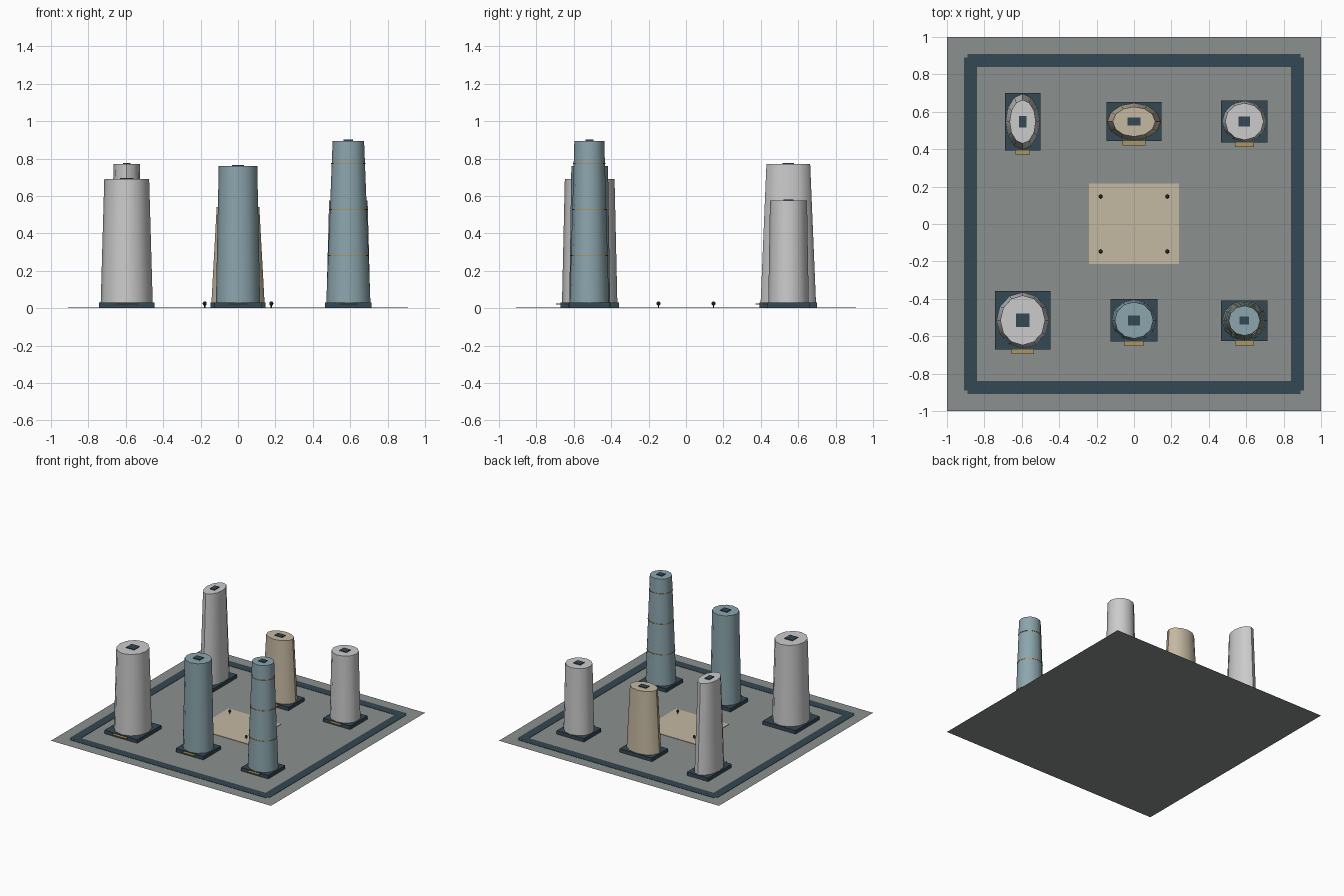
import bpy, bmesh
from math import cos, sin, pi, radians

if "Cube" in bpy.data.objects:
    bpy.data.objects.remove(bpy.data.objects["Cube"])


def mat(name, rgb):
    m = bpy.data.materials.new(name)
    m.diffuse_color = (*rgb, 1)
    m.use_nodes = True
    m.node_tree.nodes["Principled BSDF"].inputs["Base Color"].default_value = m.diffuse_color
    return m


WHITE = mat("pale_wall", (0.62, 0.65, 0.62))
BLUE = mat("blue_glass", (0.26, 0.38, 0.42))
SAND = mat("sand", (0.56, 0.48, 0.36))
DARK = mat("dark_slate", (0.035, 0.065, 0.085))
GOLD = mat("gold_trim", (0.42, 0.30, 0.12))
GROUND = mat("ground_grey", (0.26, 0.28, 0.27))
BLACK = mat("lamp_black", (0.02, 0.02, 0.02))


def finish(name, bm, material, smooth=False):
    me = bpy.data.meshes.new(name)
    bmesh.ops.recalc_face_normals(bm, faces=bm.faces)
    bm.to_mesh(me)
    bm.free()
    me.materials.append(material)
    if smooth:
        me.shade_smooth()
        me.set_sharp_from_angle(angle=radians(40))
    ob = bpy.data.objects.new(name, me)
    bpy.context.collection.objects.link(ob)
    return ob


def box(name, x0, x1, y0, y1, z0, z1, material):
    bm = bmesh.new()
    bmesh.ops.create_cube(bm, size=1)
    for v in bm.verts:
        v.co.x = x1 if v.co.x > 0 else x0
        v.co.y = y1 if v.co.y > 0 else y0
        v.co.z = z1 if v.co.z > 0 else z0
    return finish(name, bm, material)


def loft(name, cx, cy, levels, material, sides=12):
    """Elliptical prism through levels of (rx, ry, z), capped both ends."""
    bm = bmesh.new()
    rings = [[bm.verts.new((cx + rx * cos(2 * pi * i / sides),
                            cy + ry * sin(2 * pi * i / sides), z))
              for i in range(sides)] for rx, ry, z in levels]
    for a, b in zip(rings, rings[1:]):
        for i in range(sides):
            j = (i + 1) % sides
            bm.faces.new((a[i], a[j], b[j], b[i]))
    bm.faces.new(rings[0][::-1])
    bm.faces.new(rings[-1])
    return finish(name, bm, material, True)


# Ground sheet
bm = bmesh.new()
bmesh.ops.create_grid(bm, x_segments=1, y_segments=1, size=1)
finish("ground", bm, GROUND)

# Perimeter road and central plaza
for s, tag in ((-1, "a"), (1, "b")):
    lo, hi = sorted((s * 0.84, s * 0.91))
    box("road_x_" + tag, -0.89, 0.89, lo, hi, 0.0005, 0.003, DARK)
    box("road_y_" + tag, lo, hi, -0.89, 0.89, 0.0005, 0.0032, DARK)
box("plaza", -0.24, 0.24, -0.213, 0.217, 0.0005, 0.004, SAND)

# Plaza lamps
for x in (-0.178, 0.178):
    for y in (-0.147, 0.147):
        loft("lamp_post", x, y, [(0.003, 0.003, 0.002), (0.003, 0.003, 0.022)], BLACK, 6)
        bm = bmesh.new()
        bmesh.ops.create_uvsphere(bm, u_segments=8, v_segments=6, radius=0.011)
        bmesh.ops.translate(bm, verts=bm.verts, vec=(x, y, 0.025))
        finish("lamp_globe", bm, BLACK, True)

# Towers: centre, podium half sizes, base radii, top radii, height, wall
towers = [
    (-0.595, -0.515, 0.149, 0.156, 0.139, 0.148, 0.120, 0.133, 0.690, WHITE),
    (0.0, -0.515, 0.125, 0.114, 0.118, 0.109, 0.103, 0.098, 0.760, BLUE),
    (0.59, -0.517, 0.124, 0.109, 0.118, 0.105, 0.084, 0.080, 0.895, BLUE),
    (-0.595, 0.547, 0.096, 0.153, 0.090, 0.148, 0.070, 0.117, 0.770, WHITE),
    (0.0, 0.547, 0.147, 0.104, 0.142, 0.098, 0.114, 0.080, 0.540, SAND),
    (0.59, 0.548, 0.124, 0.112, 0.117, 0.108, 0.103, 0.099, 0.575, WHITE),
]
for n, (cx, cy, px, py, bx, by, tx, ty, h, wall) in enumerate(towers, 1):
    t = f"tower_{n}_"
    box(t + "podium", cx - px, cx + px, cy - py, cy + py, 0.001, 0.03, DARK)
    loft(t + "shaft", cx, cy, [(bx, by, 0.03), (tx, ty, h)], wall)
    box(t + "roof_unit", cx - tx * 0.3, cx + tx * 0.3,
        cy - ty * 0.27, cy + ty * 0.27, h - 0.001, h + 0.006, DARK)
    box(t + "canopy", cx - px * 0.41, cx + px * 0.41,
        cy - py - 0.023, cy - py + 0.01, 0.020, 0.026, GOLD)

# Gold bands round the tallest tower
cx, cy, px, py, bx, by, tx, ty, h, wall = towers[2]
for f in (0.29, 0.575, 0.86):
    rx, ry = bx + (tx - bx) * f + 0.003, by + (ty - by) * f + 0.003
    z = 0.03 + (h - 0.03) * f
    loft("tower_band", cx, cy, [(rx, ry, z - 0.003), (rx, ry, z + 0.003)], GOLD)
